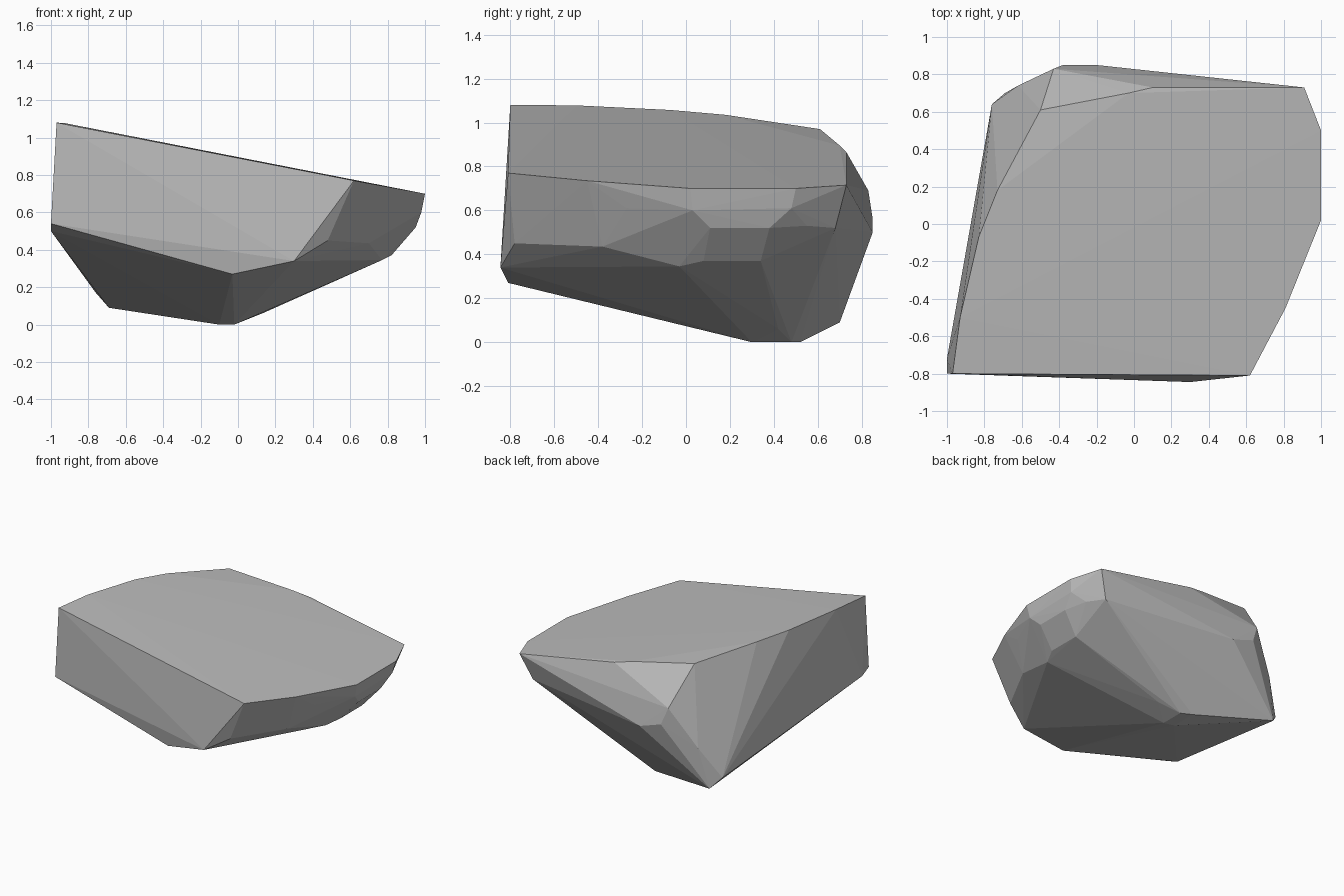
import bpy
import bmesh

if "Cube" in bpy.data.objects:
    bpy.data.objects.remove(bpy.data.objects["Cube"])

# Key corners of the boulder, grouped by side; a convex hull forms the facets
top_rim = [(-.97, -.80, 1.08), (.62, -.81, .77), (.81, -.45, .735), (1, .02, .70),
           (1, .50, .70), (.91, .73, .715), (.10, .73, .865), (-.03, .70, .895), (-.50, .61, .97),
           (-.73, .18, 1.035), (-.83, -.07, 1.057), (-.93, -.50, 1.078)]
front_edge = [(-1, -.80, .54), (-1, -.72, .50), (-.03, -.81, .27),
              (.30, -.845, .34), (.48, -.78, .45)]
right_bevels = [(.98, .03, .60), (.98, .48, .61), (.95, .11, .52), (.95, .38, .52),
                (.82, .08, .37), (.82, .34, .37), (.77, -.03, .345), (.70, -.38, .435),
                (.84, -.27, .61), (.90, .55, .53), (.83, .68, .52)]
back_edge = [(-.43, .83, .69), (-.38, .85, .56), (-.20, .85, .50),
             (-.62, .74, .40), (-.76, .64, .17), (-.69, .70, .09)]
underside = [(-.10, .52, 0), (-.10, .32, 0), (-.02, .30, 0), (-.02, .48, 0), (.13, .42, .06)]

bm = bmesh.new()
for p in top_rim + front_edge + right_bevels + back_edge + underside:
    bm.verts.new(p)
hull = bmesh.ops.convex_hull(bm, input=bm.verts)
loose = {g for g in hull["geom_interior"] + hull["geom_unused"]
         if isinstance(g, bmesh.types.BMVert)}
bmesh.ops.delete(bm, geom=list(loose), context="VERTS")
bmesh.ops.recalc_face_normals(bm, faces=bm.faces)

mesh = bpy.data.meshes.new("boulder")
bm.to_mesh(mesh)
bm.free()

# Plain stone colour
stone = bpy.data.materials.new("stone grey")
stone.diffuse_color = (.5, .5, .5, 1)
stone.use_nodes = True
stone.node_tree.nodes["Principled BSDF"].inputs["Base Color"].default_value = stone.diffuse_color
mesh.materials.append(stone)

boulder = bpy.data.objects.new("boulder", mesh)
bpy.context.collection.objects.link(boulder)
